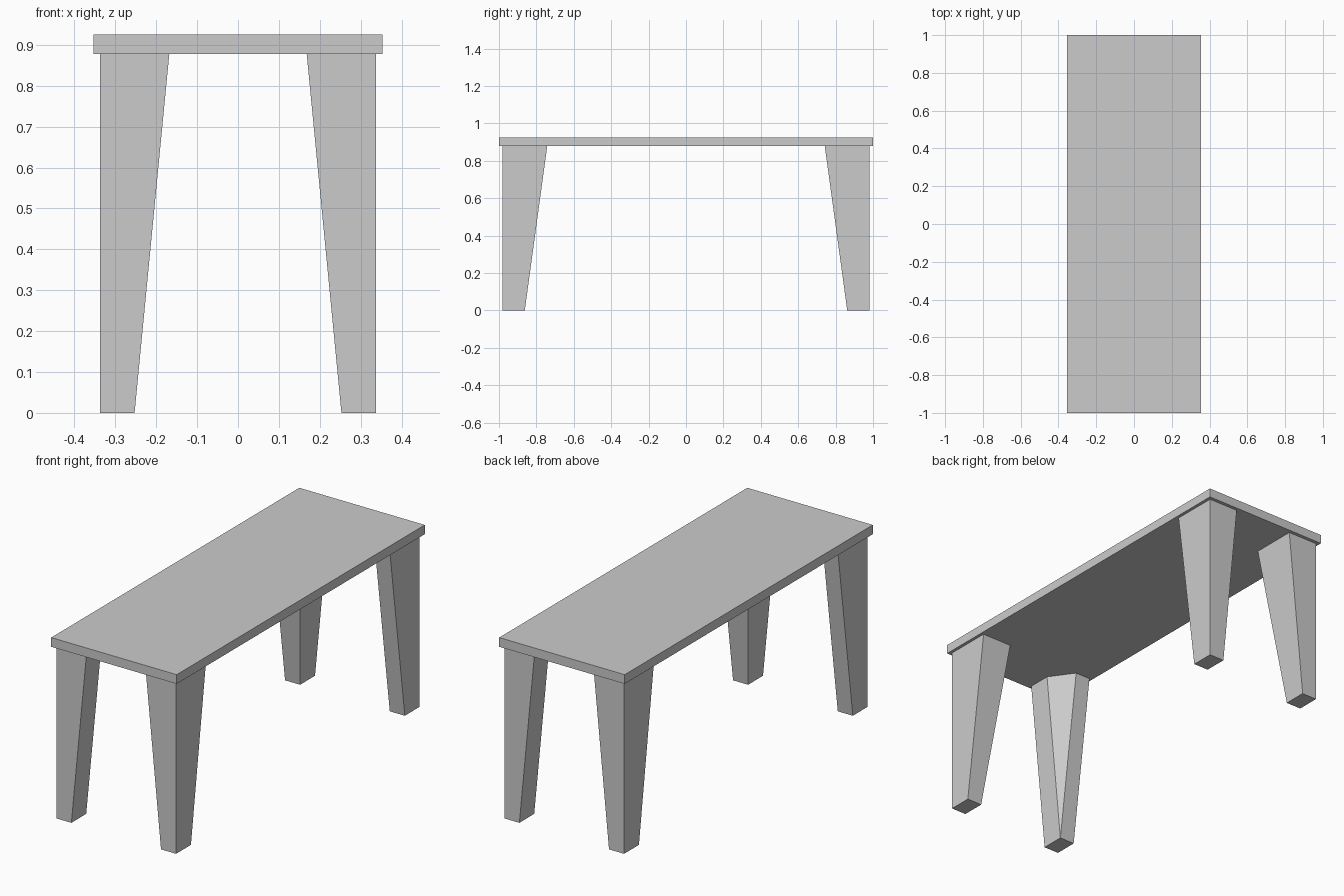
import bpy
import bmesh

cube = bpy.data.objects.get("Cube")
if cube:
    bpy.data.objects.remove(cube, do_unlink=True)

# Single plain grey for the whole table
grey = bpy.data.materials.new("light_grey")
grey.use_nodes = True
colour = (0.6, 0.6, 0.6, 1)
grey.diffuse_color = colour
grey.node_tree.nodes["Principled BSDF"].inputs["Base Color"].default_value = colour

TOP_Z, UNDER_Z = 0.925, 0.878
LEG_X, LEG_Y = 0.338, 0.982      # outer corner of each leg
FOOT_X, FOOT_Y = 0.085, 0.12     # foot size, doubled at the top


def finish(name, bm):
    bmesh.ops.recalc_face_normals(bm, faces=bm.faces)
    mesh = bpy.data.meshes.new(name)
    bm.to_mesh(mesh)
    bm.free()
    mesh.materials.append(grey)
    obj = bpy.data.objects.new(name, mesh)
    bpy.context.collection.objects.link(obj)
    return obj


def make_top():
    bm = bmesh.new()
    bmesh.ops.create_cube(bm, size=1)
    bmesh.ops.scale(bm, vec=(0.708, 2, TOP_Z - UNDER_Z), verts=bm.verts)
    bmesh.ops.translate(bm, vec=(0, 0, (TOP_Z + UNDER_Z) / 2), verts=bm.verts)
    finish("tabletop", bm)


def make_leg(name, sx, sy, cut_corner):
    """Tapered leg, straight on the outside, optionally cut at the inner top corner."""
    bm = bmesh.new()

    def vert(u, v, z):
        # u and v count foot sizes inward from the outer corner
        return bm.verts.new((sx * (LEG_X - u * FOOT_X), sy * (LEG_Y - v * FOOT_Y), z))

    foot = [vert(u, v, 0) for u, v in ((0, 0), (1, 0), (1, 1), (0, 1))]
    inner = [(2, 1), (1, 2)] if cut_corner else [(2, 2)]
    head = [vert(u, v, UNDER_Z) for u, v in [(0, 0), (2, 0), *inner, (0, 2)]]
    bm.faces.new(foot)
    bm.faces.new(head)
    bm.faces.new((foot[0], foot[1], head[1], head[0]))
    bm.faces.new((foot[1], foot[2], head[2], head[1]))
    bm.faces.new((foot[2], foot[3], head[-1], head[-2]))
    bm.faces.new((foot[3], foot[0], head[0], head[-1]))
    if cut_corner:
        bm.faces.new((foot[2], head[3], head[2]))
    finish(name, bm)


make_top()
# Diagonally opposite legs share the same inner corner shape
for sx, side in ((1, "left"), (-1, "right")):
    for sy, end in ((-1, "front"), (1, "back")):
        make_leg(f"{end}_{side}_leg", sx, sy, sx * sy > 0)
